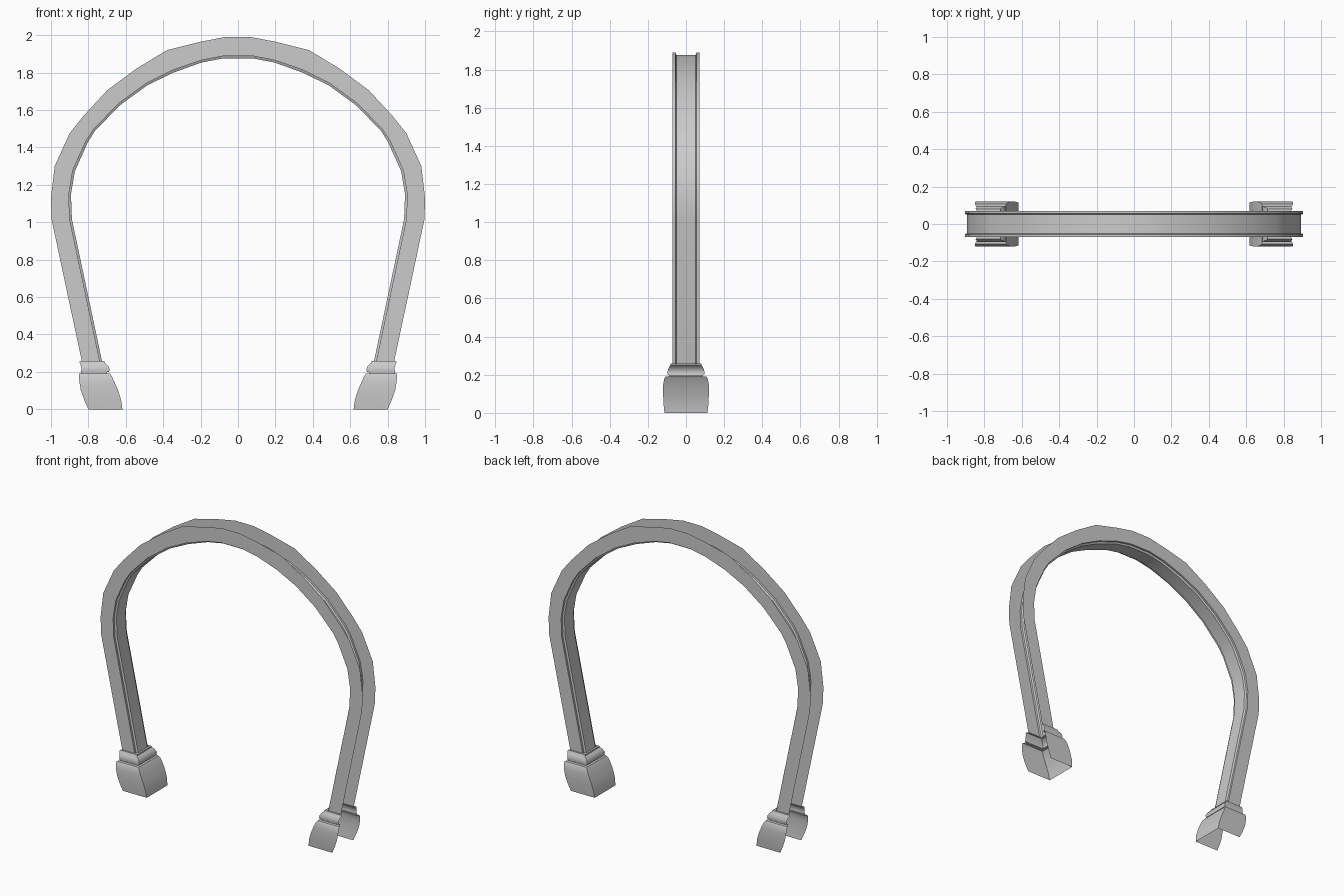
import bpy, bmesh, math
from mathutils import Vector

if "Cube" in bpy.data.objects:
    bpy.data.objects.remove(bpy.data.objects["Cube"])


def sheet(name, rows):
    """Skin a grid of points into an open shell, then mirror it across x = 0."""
    bm = bmesh.new()
    grid = [[bm.verts.new(p) for p in row] for row in rows]
    for a, b in zip(grid, grid[1:]):
        for i in range(len(a) - 1):
            bm.faces.new((a[i], a[i + 1], b[i + 1], b[i]))
    bmesh.ops.recalc_face_normals(bm, faces=bm.faces)
    # outside of the channel faces the arch opening
    ref = max(bm.faces, key=lambda f: abs(f.normal.x))
    if ref.normal.x > 0:
        bmesh.ops.reverse_faces(bm, faces=bm.faces)
    mesh = bpy.data.meshes.new(name)
    bm.to_mesh(mesh)
    bm.free()
    ob = bpy.data.objects.new(name, mesh)
    bpy.context.collection.objects.link(ob)
    mod = ob.modifiers.new("mirror", 'MIRROR')
    mod.use_clip = True
    bpy.ops.object.select_all(action='DESELECT')
    ob.select_set(True)
    bpy.context.view_layer.objects.active = ob
    bpy.ops.object.modifier_apply(modifier="mirror")
    bpy.ops.object.shade_smooth_by_angle(angle=math.radians(30))
    return ob


# Arch band: outer and inner outline (x, z) from crown to foot
outer = [(0, 1.99), (.07, 1.99), (.2, 1.965), (.38, 1.92), (.545, 1.82), (.7, 1.705),
         (.825, 1.57), (.9, 1.476), (.98, 1.3), (1, 1.13), (.997, 1.016), (.835, .257)]
inner = [(0, 1.876), (.08, 1.876), (.195, 1.854), (.345, 1.8), (.485, 1.732), (.632, 1.625),
         (.765, 1.488), (.803, 1.427), (.872, 1.273), (.893, 1.15), (.888, 1.016), (.727, .257)]
# Channel section: (fraction from inner to outer outline, y)
half = [(1, -.07), (.11, -.07), (.11, -.056), (.0, -.05)]
section = half + [(t, -y) for t, y in reversed(half)]

rows = []
for o, i in zip(outer, inner):
    po, pi = Vector((o[0], 0, o[1])), Vector((i[0], 0, i[1]))
    rows.append([pi.lerp(po, t) + Vector((0, y, 0)) for t, y in section])
sheet("arch_band", rows)

# Foot blocks: (z, outer x, inner x, half depth), open to the outside and below
foot = [(0, .80, .618, .113), (.05, .822, .625, .118), (.1, .84, .641, .12),
        (.145, .848, .66, .12), (.175, .851, .674, .115), (.19, .851, .684, .108),
        (.19, .84, .70, .088), (.198, .84, .70, .088),
        (.198, .842, .69, .095), (.21, .838, .687, .097), (.225, .838, .69, .095),
        (.24, .842, .701, .088), (.25, .848, .715, .082),
        (.258, .845, .715, .08), (.258, .836, .73, .066)]
sheet("foot_blocks", [[(xo, -y, z), (xi, -y, z), (xi, y, z), (xo, y, z)]
                      for z, xo, xi, y in foot])
